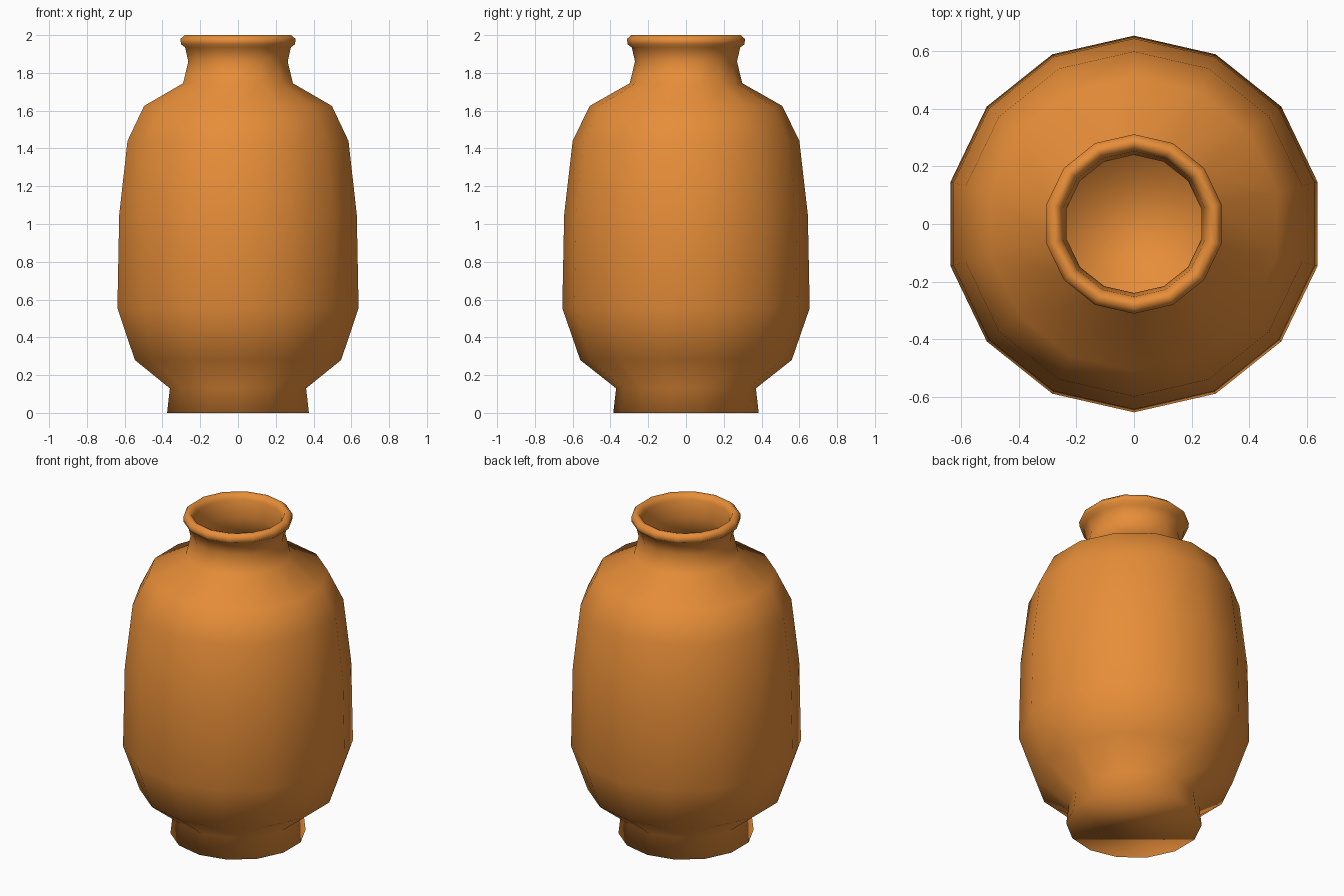
import bpy, bmesh, math

if "Cube" in bpy.data.objects:
    bpy.data.objects.remove(bpy.data.objects["Cube"])

SIDES = 14

# Profile as (radius, height): outer wall from foot to rim, then inner wall down to the floor
profile = [
    (0.385, 0.0), (0.37, 0.13), (0.56, 0.28), (0.655, 0.555), (0.645, 1.05),
    (0.60, 1.44), (0.51, 1.625), (0.298, 1.745), (0.27, 1.86), (0.287, 1.935),
    (0.31, 1.952), (0.312, 1.98), (0.29, 2.0),
    (0.268, 1.995), (0.253, 1.965), (0.24, 1.86), (0.265, 1.73), (0.485, 1.60),
    (0.57, 1.43), (0.613, 1.05), (0.622, 0.56), (0.535, 0.30), (0.34, 0.145),
    (0.345, 0.04),
]

# Vase body: profile swept round the z axis
bm = bmesh.new()
rings = []
for r, z in profile:
    ring = []
    for i in range(SIDES):
        a = math.pi / 2 + 2 * math.pi * i / SIDES
        ring.append(bm.verts.new((r * math.cos(a), r * math.sin(a), z)))
    rings.append(ring)

for lower, upper in zip(rings, rings[1:]):
    for i in range(SIDES):
        j = (i + 1) % SIDES
        bm.faces.new((lower[i], lower[j], upper[j], upper[i]))

# Underside and inner floor
bm.faces.new(list(reversed(rings[0])))
bm.faces.new(rings[-1])
bmesh.ops.recalc_face_normals(bm, faces=bm.faces)
for f in bm.faces:
    f.smooth = True

mesh = bpy.data.meshes.new("vase")
bm.to_mesh(mesh)
bm.free()
vase = bpy.data.objects.new("vase", mesh)
bpy.context.collection.objects.link(vase)

# Orange clay
clay = bpy.data.materials.new("orange_clay")
clay.diffuse_color = (0.80, 0.27, 0.04, 1.0)
clay.use_nodes = True
clay.node_tree.nodes["Principled BSDF"].inputs["Base Color"].default_value = clay.diffuse_color
mesh.materials.append(clay)
